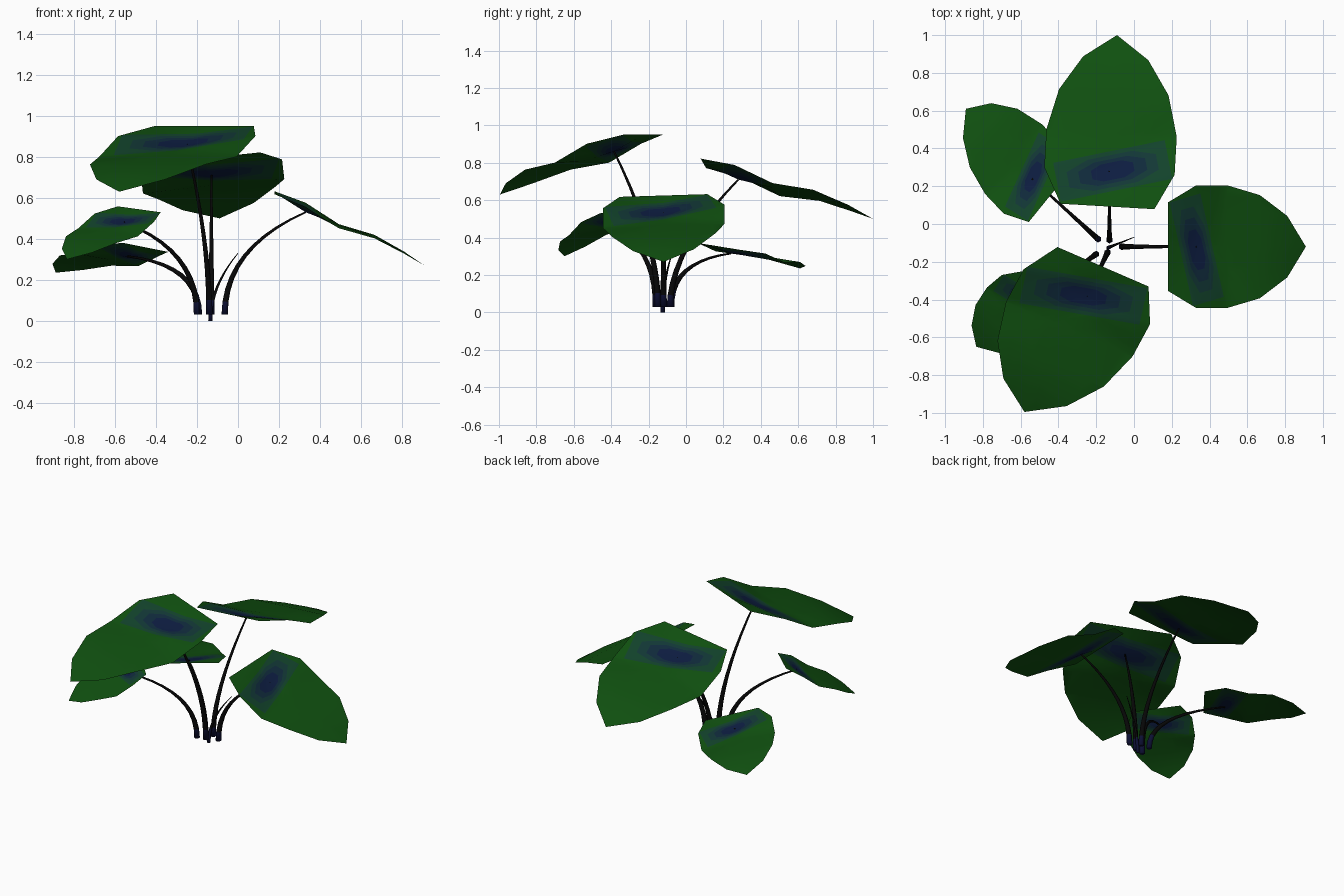
import bpy, bmesh
from mathutils import Vector

cube = bpy.data.objects.get("Cube")
if cube:
    bpy.data.objects.remove(cube, do_unlink=True)


def material(name, rgb):
    m = bpy.data.materials.new(name)
    m.use_nodes = True
    m.diffuse_color = (*rgb, 1)
    bsdf = next(n for n in m.node_tree.nodes if n.type == 'BSDF_PRINCIPLED')
    bsdf.inputs["Base Color"].default_value = (*rgb, 1)
    bsdf.inputs["Roughness"].default_value = 0.9
    return m


LEAF_MATS = [material("leaf green", (.005, .08, .005)),
             material("teal edge", (.006, .055, .024)),
             material("teal blue", (.006, .038, .036)),
             material("deep blue", (.005, .023, .044)),
             material("navy centre", (.004, .012, .052))]
STEM_MATS = [material("stem black", (.002, .002, .002)),
             material("stem navy", (.004, .005, .035))]

# Leaf plan: position along the leaf, half width, centre lift, edge lift
ROWS = [(-.26, .72, .03, .03), (0, 1, 0, .04), (.28, 1, .01, .005),
        (.58, .84, .035, .035), (.83, .5, .025, .02), (1, 0, 0, 0)]
# Half sizes of the nested blue patches, along and across the leaf
BANDS = [(.15, .9), (.12, .72), (.09, .54), (.065, .34)]
SLANT_A = Vector((1, .127, 0))
SLANT_B = Vector((-.53, 1, 0))
SHIFT_B = .05
CHAMFER = 1.5


def band_normals(size, level):
    a, b = SLANT_A / size[0], SLANT_B / size[1]
    normals = [a, b]
    if level > 0:  # inner patches have clipped corners
        normals += [(a + b) / CHAMFER, (a - b) / CHAMFER]
    return normals


def finish(bm, name, mats):
    mesh = bpy.data.meshes.new(name)
    bm.to_mesh(mesh)
    bm.free()
    for m in mats:
        mesh.materials.append(m)
    for p in mesh.polygons:
        p.use_smooth = True
    ob = bpy.data.objects.new(name, mesh)
    bpy.context.collection.objects.link(ob)
    return ob


def leaf(name, joint, forward, left):
    joint, forward, left = Vector(joint), Vector(forward), Vector(left)
    size = forward.length / .7
    bm = bmesh.new()
    grid = [[bm.verts.new((u, side * v, edge if side else mid)) for side in (-1, 0, 1)]
            for u, v, mid, edge in ROWS]
    for r0, r1 in zip(grid, grid[1:]):
        for k in range(2):
            bm.faces.new((r0[k], r1[k], r1[k + 1], r0[k + 1]))
    bmesh.ops.remove_doubles(bm, verts=bm.verts[:], dist=1e-4)

    # Cut the patch outlines into the blade
    origin = Vector((0, -SHIFT_B, 0))
    origin.x = -SLANT_A.y * origin.y * .5
    for level, band in enumerate(BANDS):
        for n in band_normals(band, level):
            for sign in (-1, 1):
                point = origin + n * sign / n.length_squared
                bmesh.ops.bisect_plane(bm, geom=bm.verts[:] + bm.edges[:] + bm.faces[:],
                                       plane_co=point, plane_no=n, dist=1e-5)
    for f in bm.faces:
        c = f.calc_center_median() - origin
        for level, band in enumerate(BANDS):
            if all(abs(c.dot(n)) < 1 for n in band_normals(band, level)):
                f.material_index = level + 1

    # Place the blade on its stem
    for v in bm.verts:
        u, s, w = v.co
        v.co = joint + forward * u + left * s + Vector((0, 0, w * size))
    return finish(bm, name, LEAF_MATS)


def stem(name, base, top, stiffness, r0=.018, r1=.005, steps=10, sides=6):
    base, top = Vector(base), Vector(top)
    control = Vector((base.x, base.y, base.z + (top.z - base.z) * stiffness))
    bm = bmesh.new()
    rings = []
    for i in range(steps + 1):
        t = i / steps
        pos = base * (1 - t) ** 2 + control * 2 * t * (1 - t) + top * t * t
        tangent = (control - base) * (1 - t) + (top - control) * t
        turn = Vector((0, 0, 1)).rotation_difference(tangent)
        ring = bmesh.ops.create_circle(bm, segments=sides, radius=r0 + (r1 - r0) * t)["verts"]
        for v in ring:
            v.co = pos + turn @ v.co
        rings.append(ring)
    for a, b in zip(rings, rings[1:]):
        for k in range(sides):
            j = (k + 1) % sides
            bm.faces.new((a[k], a[j], b[j], b[k]))
    bm.faces.new(rings[0])
    bm.faces.new(rings[-1])
    bmesh.ops.recalc_face_normals(bm, faces=bm.faces[:])
    for f in bm.faces:
        f.material_index = 1 if f.calc_center_median().z < .11 else 0
    return finish(bm, name, STEM_MATS)


# name, stem base, joint, joint to tip, joint to left edge, stem stiffness
PLANT = [
    ("back", (-.13, -.085, .03), (-.13, .28, .71), (.04, .72, -.21), (-.345, .02, -.035), .45),
    ("front", (-.14, -.15, .03), (-.25, -.385, .86), (-.33, -.61, -.23), (.335, -.145, 0), .43),
    ("left", (-.065, -.12, .03), (.33, -.12, .53), (.58, 0, -.26), (0, .325, .01), .65),
    ("back_right", (-.19, -.08, .03), (-.54, .24, .315), (-.35, .37, -.08), (-.15, -.185, .03), .85),
    ("front_right", (-.2, -.16, .03), (-.555, -.415, .48), (-.28, -.235, -.18), (.145, -.145, -.02), .7),
]
for label, base, joint, forward, left, stiffness in PLANT:
    leaf(label + "_leaf", joint, forward, left)
    stem(label + "_stem", base, joint, stiffness)

# Young shoot in the middle
stem("young_shoot", (-.135, -.125, 0), (0, -.07, .33), .5, r0=.012, r1=.002)
